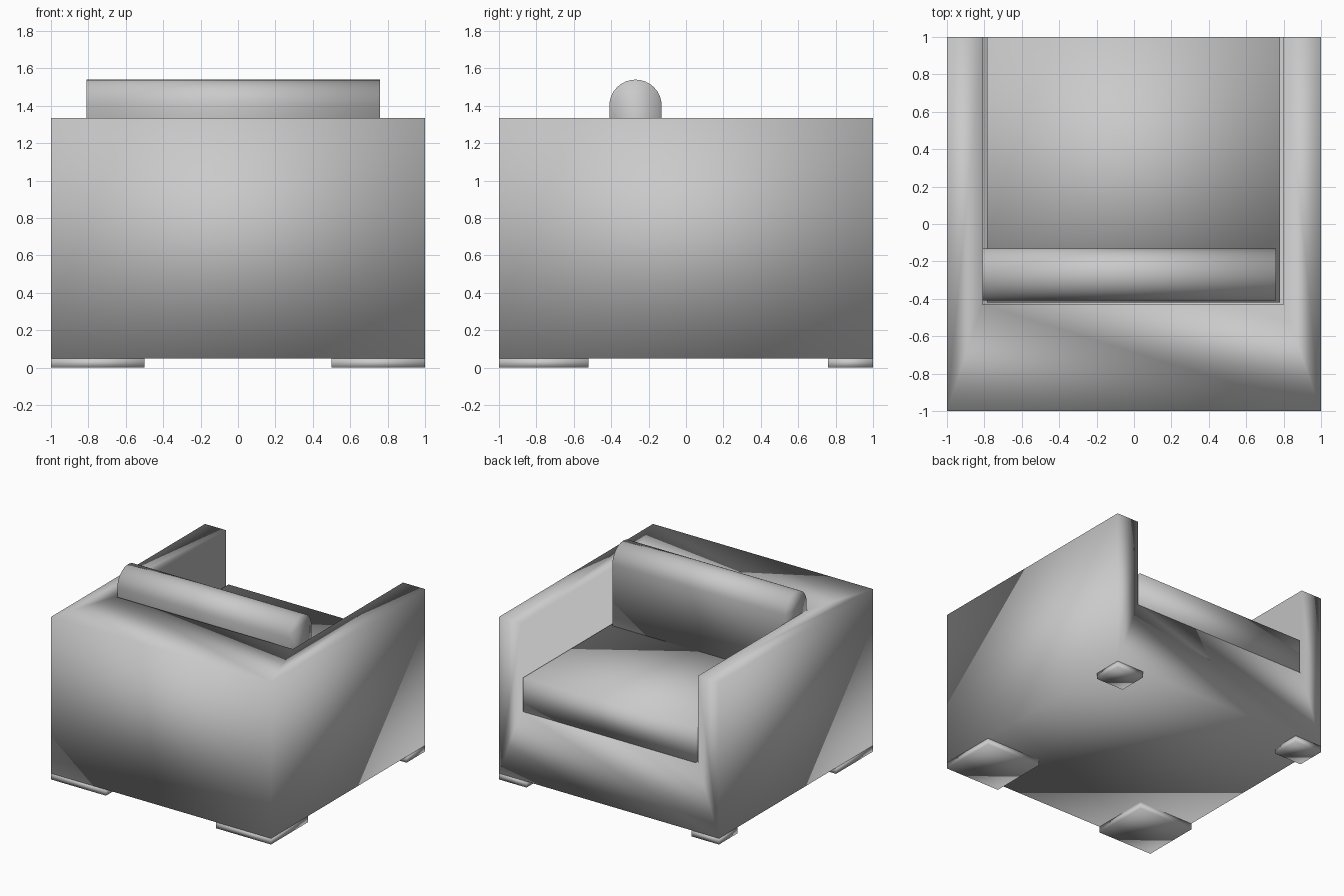
import bpy
import bmesh
from math import cos, sin, pi

default = bpy.data.objects.get("Cube")
if default:
    bpy.data.objects.remove(default, do_unlink=True)

# One upholstery colour for the whole armchair
grey = bpy.data.materials.new("light_grey_upholstery")
grey.use_nodes = True
COLOUR = (0.59, 0.59, 0.59, 1)
grey.diffuse_color = COLOUR
shader = grey.node_tree.nodes["Principled BSDF"]
shader.inputs["Base Color"].default_value = COLOUR
shader.inputs["Roughness"].default_value = 0.8


def finish(name, bm):
    """Turn a bmesh into a soft-shaded object."""
    bmesh.ops.recalc_face_normals(bm, faces=bm.faces)
    for face in bm.faces:
        face.smooth = True
    mesh = bpy.data.meshes.new(name)
    bm.to_mesh(mesh)
    bm.free()
    mesh.materials.append(grey)
    obj = bpy.data.objects.new(name, mesh)
    bpy.context.collection.objects.link(obj)
    return obj


def box(name, x, y, z):
    """Box between pairs of limits on each axis."""
    bm = bmesh.new()
    bmesh.ops.create_cube(bm, size=1)
    for v in bm.verts:
        v.co = [lim[int(c > 0)] for lim, c in zip((x, y, z), v.co)]
    return finish(name, bm)


def extrude_x(name, profile, x0, x1):
    """Sweep a (y, z) profile along x."""
    bm = bmesh.new()
    rings = [[bm.verts.new((x, y, z)) for y, z in profile] for x in (x0, x1)]
    for ring in rings:
        bm.faces.new(ring)
    for i in range(len(profile)):
        j = (i + 1) % len(profile)
        bm.faces.new((rings[0][i], rings[0][j], rings[1][j], rings[1][i]))
    return finish(name, bm)


BOTTOM, FLOOR, SEAT_TOP, ARM_TOP = 0.05, 0.615, 0.895, 1.335
IN_R, IN_L, IN_BACK = -0.81, 0.80, -0.43


# Shell: outer box with a seat well open at the top and at the +y end
def shell():
    bm = bmesh.new()

    def corners(x0, x1, y0, z):
        return [bm.verts.new((x, y, z))
                for x, y in ((x0, 1), (x0, y0), (x1, y0), (x1, 1))]

    low = corners(-1, 1, -1, BOTTOM)
    top = corners(-1, 1, -1, ARM_TOP)
    floor = corners(IN_R, IN_L, IN_BACK, FLOOR)
    rim = corners(IN_R, IN_L, IN_BACK, ARM_TOP)
    bm.faces.new(low)
    bm.faces.new(floor)
    for a, b in ((low, top), (floor, rim)):
        for i in range(3):
            bm.faces.new((a[i], a[i + 1], b[i + 1], b[i]))
    # U-shaped arm and back top, and U-shaped open end
    bm.faces.new(top + rim[::-1])
    bm.faces.new((low[0], low[3], top[3], rim[3],
                  floor[3], floor[0], rim[0], top[0]))
    return finish("chair_shell", bm)


shell()

# Seat cushion
box("seat_cushion", (-0.787, 0.78), (-0.42, 1), (FLOOR, SEAT_TOP))

# Back cushion with a round top
r, cy, cz = 0.14, -0.27, 1.40
steps = 16
arc = [(cy + r * cos(pi * i / steps), cz + r * sin(pi * i / steps))
       for i in range(steps + 1)]
extrude_x("back_cushion",
          [(cy - r, SEAT_TOP), (cy + r, SEAT_TOP)] + arc, -0.81, 0.76)

# Feet: wide pads under the back, small pads under the open end
for side, label in ((-1, "right"), (1, "left")):
    for end, width, depth, place in ((-1, 0.5, 0.48, "back"),
                                     (1, 0.25, 0.24, "seat_end")):
        box(f"{label}_{place}_foot",
            sorted((side, side * (1 - width))),
            sorted((end, end * (1 - depth))), (0, BOTTOM))
